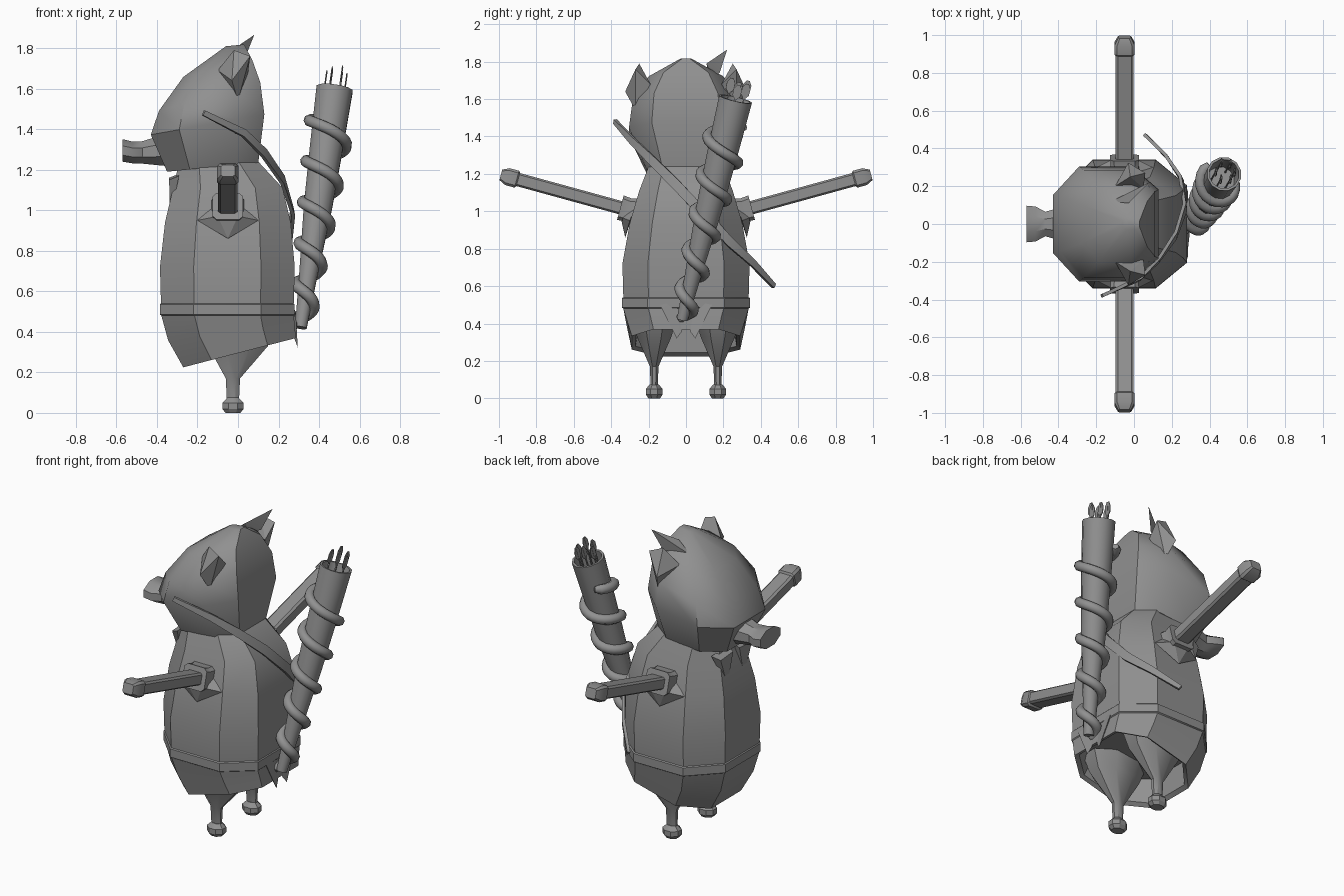
import bpy, bmesh, math
from mathutils import Vector as V

old = bpy.data.objects.get("Cube")
if old:
    bpy.data.objects.remove(old, do_unlink=True)

grey = bpy.data.materials.new("plain grey")
grey.use_nodes = True
GREY = (0.28, 0.28, 0.28, 1)
grey.diffuse_color = GREY
grey.node_tree.nodes["Principled BSDF"].inputs["Base Color"].default_value = GREY

X, Y, Z = V((1, 0, 0)), V((0, 1, 0)), V((0, 0, 1))


def finish(name, bm, angle=32):
    bmesh.ops.recalc_face_normals(bm, faces=bm.faces)
    me = bpy.data.meshes.new(name)
    bm.to_mesh(me)
    bm.free()
    me.materials.append(grey)
    ob = bpy.data.objects.new(name, me)
    bpy.context.collection.objects.link(ob)
    bpy.ops.object.select_all(action='DESELECT')
    ob.select_set(True)
    bpy.context.view_layer.objects.active = ob
    bpy.ops.object.shade_smooth_by_angle(angle=math.radians(angle))
    return ob


def loft(name, rings, angle=32):
    """Skin a stack of equal rings and cap both ends."""
    bm = bmesh.new()
    rows = [[bm.verts.new(p) for p in r] for r in rings]
    n = len(rows[0])
    for a, b in zip(rows, rows[1:]):
        for i in range(n):
            j = (i + 1) % n
            bm.faces.new((a[i], a[j], b[j], b[i]))
    bm.faces.new(rows[0])
    bm.faces.new(rows[-1])
    return finish(name, bm, angle)


def hull(name, pts):
    bm = bmesh.new()
    for p in pts:
        bm.verts.new(p)
    bmesh.ops.convex_hull(bm, input=bm.verts[:])
    return finish(name, bm, 20)


def ring(c, u, v, ru, rv, n=8, power=1.0):
    """Rounded ring; a power below one squares it off."""
    out = []
    for i in range(n):
        a = (i + 0.5) * math.tau / n
        s, k = math.sin(a), math.cos(a)
        out.append(V(c) + u * math.copysign(abs(k) ** power, k) * ru
                   + v * math.copysign(abs(s) ** power, s) * rv)
    return out


def octagon(z, front, back, half, tilt=0.0):
    """Chamfered body section, rising towards the back by tilt."""
    cut = 0.25 * (back - front)
    side = [(front, 0.5), (front + cut, 1), (back - cut, 1), (back, 0.6)]
    pts = side + [(x, -w) for x, w in reversed(side)]
    return [V((x, w * half, z + tilt * x)) for x, w in pts]


# Tunic with a belt step and a hollow slanted hem
loft("tunic", [
    octagon(1.24, -0.29, 0.10, 0.20),
    octagon(1.11, -0.32, 0.22, 0.25),
    octagon(0.94, -0.36, 0.26, 0.30),
    octagon(0.72, -0.385, 0.28, 0.34),
    octagon(0.54, -0.38, 0.275, 0.335),
    octagon(0.535, -0.385, 0.28, 0.342),
    octagon(0.485, -0.385, 0.28, 0.342),
    octagon(0.48, -0.378, 0.275, 0.335),
    octagon(0.40, -0.345, 0.28, 0.315, 0.12),
    octagon(0.295, -0.27, 0.285, 0.29, 0.26),
    octagon(0.31, -0.25, 0.26, 0.27, 0.26),
    octagon(0.42, -0.25, 0.22, 0.25, 0.1)])

# Head
loft("head", [
    octagon(1.225, -0.35, 0.10, 0.21, 0.1),
    octagon(1.45, -0.43, 0.13, 0.305, 0.18),
    octagon(1.60, -0.39, 0.11, 0.285, 0.28),
    octagon(1.725, -0.27, 0.07, 0.20, 0.25),
    octagon(1.815, -0.06, 0.03, 0.03, 0.1)], 40)

# Snout with a flared end
loft("snout", [ring((x, 0, z), Y, Z, w, h) for x, z, w, h in (
    (-0.34, 1.30, 0.11, 0.09), (-0.47, 1.285, 0.07, 0.06),
    (-0.52, 1.285, 0.10, 0.058), (-0.57, 1.295, 0.105, 0.06))])

# Head crest feather
hull("head_feather", [(-0.12, 0.12, 1.72), (-0.03, 0.11, 1.79), (0.08, 0.22, 1.865),
                      (0.03, 0.18, 1.74), (-0.02, 0.15, 1.72)])

# Collar points under the chin
for s in (-1, 1):
    hull("collar_point", [(-0.29, s * 0.02, 1.18), (-0.34, s * 0.03, 1.16),
                          (-0.34, s * 0.15, 1.15), (-0.29, s * 0.17, 1.17),
                          (-0.335, s * 0.08, 0.97)])

# Paired parts
for s, side in ((1, "left"), (-1, "right")):
    hull(side + "_ear", [(-0.10, s * 0.20, 1.69), (-0.02, s * 0.25, 1.79),
                         (0.06, s * 0.27, 1.76), (0.0, s * 0.27, 1.54),
                         (0.05, s * 0.19, 1.68), (-0.03, s * 0.325, 1.64)])

    # Arm, wrist and fist run along one raised axis
    root, tip = V((-0.05, s * 0.28, 1.0)), V((-0.05, s * 0.99, 1.195))
    d = (tip - root).normalized()
    up = X.cross(d).normalized()
    size = (tip - root).length

    def section(t, w, h):
        return ring(root + d * (t * size), X, up, w, h, 8, 0.35)
    loft(side + "_arm", [section(0, 0.05, 0.037), section(0.87, 0.05, 0.037)])
    loft(side + "_fist", [section(0.86, 0.042, 0.03), section(0.88, 0.055, 0.048),
                          section(0.95, 0.055, 0.048), section(1, 0.035, 0.03)])
    loft(side + "_shoulder_cuff", [section(-0.08, 0.10, 0.09), section(0.04, 0.075, 0.065),
                                   section(0.10, 0.078, 0.07)])
    # Pointed fold below the shoulder
    hull(side + "_shoulder_fold", [(-0.2, s * 0.30, 0.95), (0.1, s * 0.30, 0.95),
                                   (-0.05, s * 0.325, 0.86), (-0.10, s * 0.35, 0.97),
                                   (0.0, s * 0.35, 0.97), (-0.05, s * 0.25, 1.08)])

    # Trouser leg narrowing to a shin, then a hoof
    loft(side + "_leg", [ring((x, s * 0.17, z), X, Y, w, h) for x, z, w, h in (
        (0.0, 0.43, 0.20, 0.13), (0.0, 0.33, 0.16, 0.10), (-0.025, 0.17, 0.038, 0.025),
        (-0.025, 0.05, 0.032, 0.02))])
    loft(side + "_hoof", [ring((-0.025, s * 0.17, z), X, Y, r, r * 0.85) for z, r in (
        (0.075, 0.03), (0.05, 0.057), (0.02, 0.057), (0.0, 0.04))])

    # Loose flaps at the rear of the hem
    hull(side + "_rear_flap", [(0.27, s * 0.03, 0.52), (0.285, s * 0.14, 0.50),
                               (0.295, s * 0.05, 0.32), (0.285, s * 0.02, 0.36),
                               (0.26, s * 0.08, 0.42)])

# Flat curved bow slung across the back
path = [V(p) for p in ((-0.17, -0.38, 1.48), (0.03, -0.29, 1.38), (0.13, -0.19, 1.28),
                       (0.22, -0.06, 1.15), (0.27, 0.09, 0.99), (0.25, 0.24, 0.83),
                       (0.17, 0.36, 0.72), (0.06, 0.47, 0.60))]
rings = []
for i, p in enumerate(path):
    t = (path[min(i + 1, 7)] - path[max(i - 1, 0)]).normalized()
    out = (V((p.x + 0.3, p.y, 0))).normalized()
    wide = t.cross(out).normalized()
    thick = wide.cross(t)
    w = 0.013 + 0.014 * math.sin(math.pi * i / 7)
    rings.append([p + wide * w * a + thick * 0.009 * b
                  for a, b in ((1, 1), (-1, 1), (-1, -1), (1, -1))])
loft("bow", rings)

# Leaning quiver with an open top
base, top = V((0.31, -0.02, 0.42)), V((0.477, 0.265, 1.60))
axis = (top - base).normalized()
u = (X - axis * axis.x).normalized()
v = axis.cross(u)
loft("quiver", [ring(base.lerp(top, t), u, v, r, r, 12) for t, r in (
    (0, 0.03), (0.2, 0.045), (0.5, 0.072), (0.75, 0.084), (1, 0.093),
    (1, 0.08), (0.88, 0.075))])

# Coil wound around the quiver, turning as it descends
curve = bpy.data.curves.new("quiver_coil", 'CURVE')
curve.dimensions = '3D'
curve.bevel_depth = 0.029
curve.bevel_resolution = 2
curve.use_fill_caps = True
steps = 110
spline = curve.splines.new('POLY')
spline.points.add(steps)
for i, pt in enumerate(spline.points):
    z = 1.46 - 1.05 * i / steps
    t = (z - base.z) / (top.z - base.z)
    a = math.pi + (1.43 - z) * 5 * math.tau
    r = 0.043 + 0.06 * min(1, max(0, t) * 1.15)
    p = base.lerp(top, t) + (u * math.cos(a) + v * math.sin(a)) * r
    pt.co = (*p, 1)
    pt.radius = 0.6 if i in (0, steps) else 1
curve.materials.append(grey)
coil = bpy.data.objects.new("quiver_coil", curve)
bpy.context.collection.objects.link(coil)

# Arrows with flat feathers
for k in range(6):
    a = k * math.tau / 6
    foot = top + (u * math.cos(a) + v * math.sin(a)) * 0.05 - axis * 0.14
    rise = 0.22 + 0.012 * (k % 3)
    loft("arrow_shaft", [ring(foot + axis * h, u, v, 0.005, 0.005, 4) for h in (0, rise)])
    loft("arrow_feather", [ring(foot + axis * (rise + h), u, v, 0.003, w, 4) for h, w in (
        (-0.075, 0.008), (-0.055, 0.03), (-0.02, 0.032), (0.005, 0.012))])
